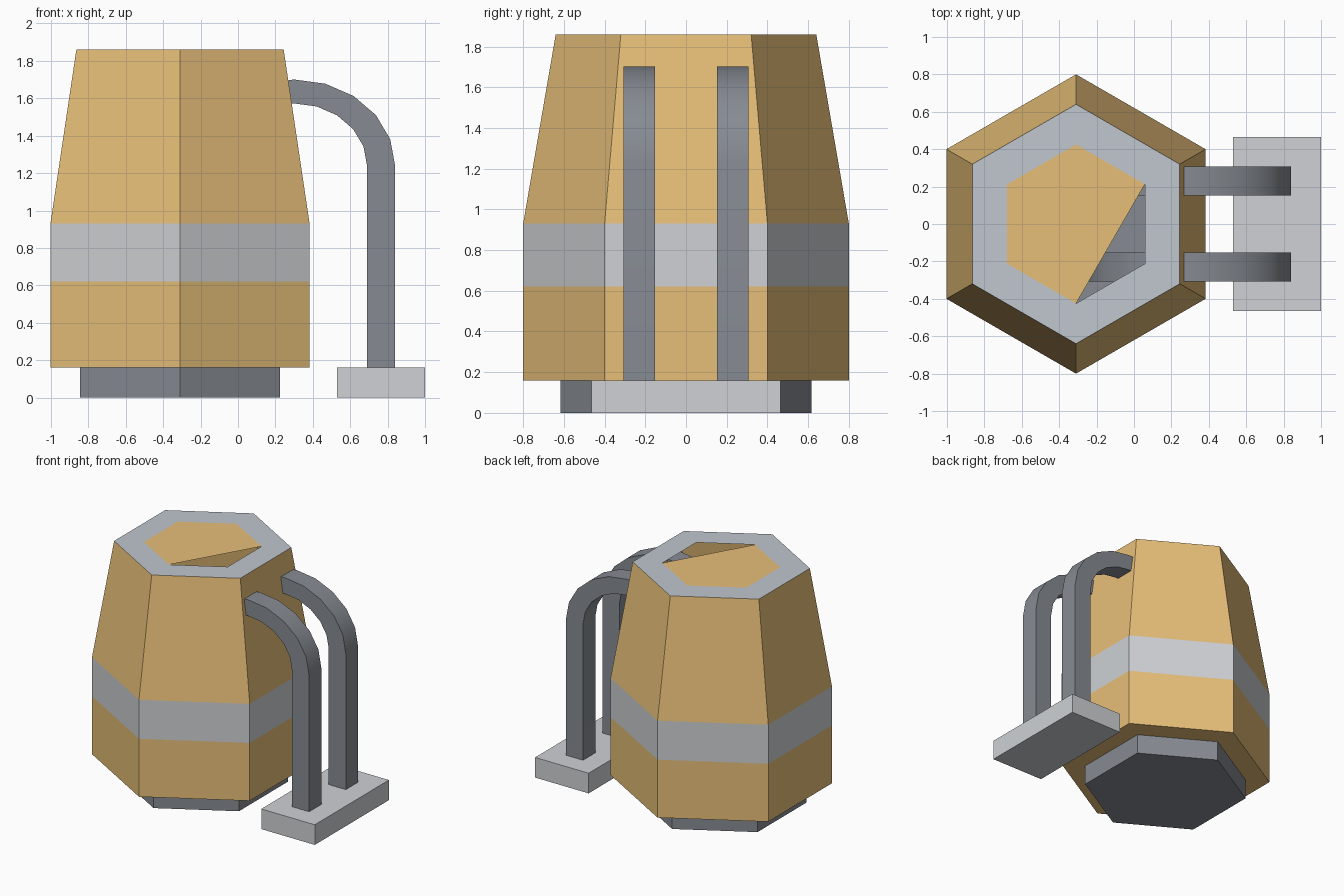
import bpy, bmesh
from math import cos, sin, pi, radians

if "Cube" in bpy.data.objects:
    bpy.data.objects.remove(bpy.data.objects["Cube"])

CX = -0.31  # centre of the hexagonal body


def material(name, r, g, b):
    m = bpy.data.materials.new(name)
    m.diffuse_color = (r, g, b, 1)
    m.use_nodes = True
    m.node_tree.nodes["Principled BSDF"].inputs["Base Color"].default_value = m.diffuse_color
    return m


tan = material("tan", 0.8, 0.52, 0.19)
light = material("light_grey", 0.62, 0.64, 0.66)
rim_grey = material("rim_grey", 0.53, 0.57, 0.62)
dark = material("dark_grey", 0.24, 0.26, 0.29)


def finish(name, bm, mat, recalc=True):
    if recalc:
        bmesh.ops.recalc_face_normals(bm, faces=bm.faces)
    mesh = bpy.data.meshes.new(name)
    bm.to_mesh(mesh)
    bm.free()
    mesh.materials.append(mat)
    ob = bpy.data.objects.new(name, mesh)
    bpy.context.collection.objects.link(ob)
    return ob


def loft(bm, rings, cap_start=False, cap_end=False):
    """Skin a list of point rings that all have the same count."""
    rows = [[bm.verts.new(p) for p in ring] for ring in rings]
    n = len(rows[0])
    for a, b in zip(rows, rows[1:]):
        for i in range(n):
            j = (i + 1) % n
            bm.faces.new((a[i], a[j], b[j], b[i]))
    if cap_start:
        bm.faces.new(rows[0][::-1])
    if cap_end:
        bm.faces.new(rows[-1])


def hexagon(r, z):
    return [(CX + r * cos(radians(30 + 60 * k)), r * sin(radians(30 + 60 * k)), z)
            for k in range(6)]


def hex_part(name, profile, mat, bottom=False, top=False):
    bm = bmesh.new()
    loft(bm, [hexagon(r, z) for r, z in profile], bottom, top)
    return finish(name, bm, mat, recalc=False)


# hexagonal body, stacked from the ground up
hex_part("base", [(0.617, 0), (0.617, 0.16)], dark, True, True)
hex_part("lower_body", [(0.8, 0.16), (0.8, 0.62)], tan, bottom=True)
hex_part("body_band", [(0.8, 0.62), (0.8, 0.93)], light)
hex_part("upper_body", [(0.8, 0.93), (0.64, 1.86)], tan)
hex_part("top_rim", [(0.64, 1.86), (0.425, 1.86)], rim_grey)

# top panel with one open corner
bm = bmesh.new()
bm.faces.new([bm.verts.new(p) for p in hexagon(0.425, 1.86)[:5]])
finish("top_panel", bm, tan, recalc=False)

# square pipes: straight leg, then a flattened half ring into the body
for side, y in (("front", -0.23), ("back", 0.23)):
    path = [(0, 0.16)] + [(pi * k / 10, 1.24) for k in range(11)]
    rings = []
    for a, z in path:
        rings.append([(0.30 + r * cos(a), y + w, z + 0.853 * r * sin(a))
                      for r, w in ((0.39, -0.077), (0.54, -0.077),
                                   (0.54, 0.077), (0.39, 0.077))])
    bm = bmesh.new()
    loft(bm, rings, True, True)
    ob = finish(side + "_pipe", bm, dark)
    bpy.ops.object.select_all(action='DESELECT')
    ob.select_set(True)
    bpy.context.view_layer.objects.active = ob
    bpy.ops.object.shade_smooth_by_angle(angle=radians(35))

# foot plate under the pipes
bm = bmesh.new()
bmesh.ops.create_cube(bm, size=1)
for v in bm.verts:
    v.co = (0.765 + v.co.x * 0.47, v.co.y * 0.93, 0.08 + v.co.z * 0.16)
finish("foot_plate", bm, light)
